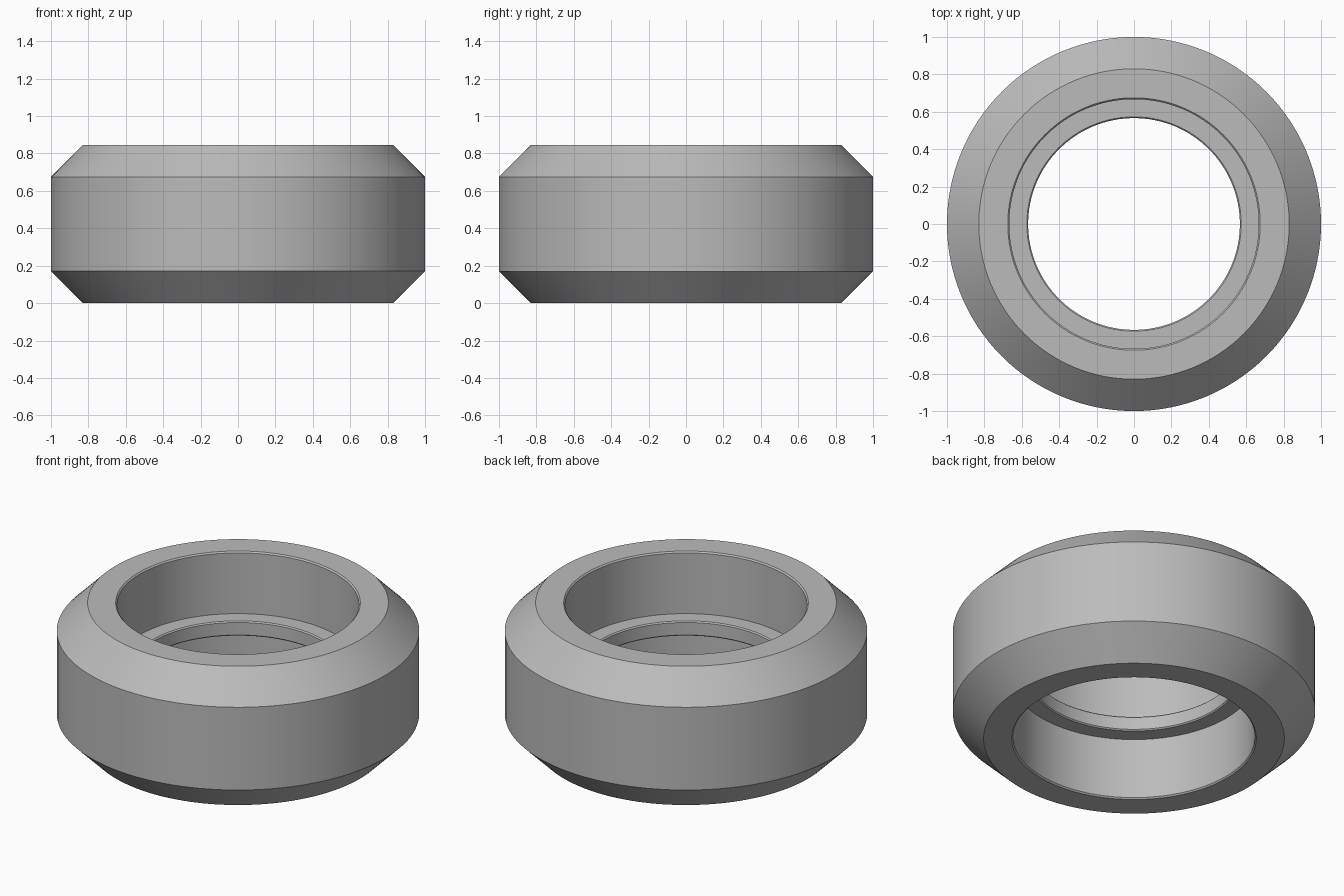
import bpy, bmesh, math
from mathutils import Matrix, Vector

cube = bpy.data.objects.get("Cube")
if cube:
    bpy.data.objects.remove(cube, do_unlink=True)

HEIGHT = 0.845
MID = HEIGHT / 2
SEGMENTS = 128

# Grey finish
grey = bpy.data.materials.new("grey")
grey.use_nodes = True
colour = (0.5, 0.5, 0.5, 1)
grey.diffuse_color = colour
grey.node_tree.nodes["Principled BSDF"].inputs["Base Color"].default_value = colour

# Upper half of the section as (radius, height above the middle):
# tread, bevelled shoulder, bore with chamfered lip, bearing shelf, inner rib
upper = [(1, 0.252), (0.83, MID), (0.675, MID), (0.667, MID - 0.008),
         (0.667, 0.045), (0.573, 0.045), (0.566, 0.038)]
section = upper + [(r, -h) for r, h in reversed(upper)]

# Turn the closed section around the vertical axis
bm = bmesh.new()
rings = []
for i in range(SEGMENTS):
    turn = Matrix.Rotation(math.tau * i / SEGMENTS, 3, 'Z')
    rings.append([bm.verts.new(turn @ Vector((r, 0, MID + h))) for r, h in section])
for i, ring in enumerate(rings):
    after = rings[(i + 1) % SEGMENTS]
    for j in range(len(section)):
        k = (j + 1) % len(section)
        bm.faces.new((ring[j], after[j], after[k], ring[k]))
bmesh.ops.recalc_face_normals(bm, faces=bm.faces)

mesh = bpy.data.meshes.new("wheel_ring")
bm.to_mesh(mesh)
bm.free()
mesh.materials.append(grey)
wheel = bpy.data.objects.new("wheel_ring", mesh)
bpy.context.collection.objects.link(wheel)

# Smooth round faces, crisp edges
bpy.ops.object.select_all(action='DESELECT')
wheel.select_set(True)
bpy.context.view_layer.objects.active = wheel
bpy.ops.object.shade_smooth_by_angle(angle=math.radians(30))
